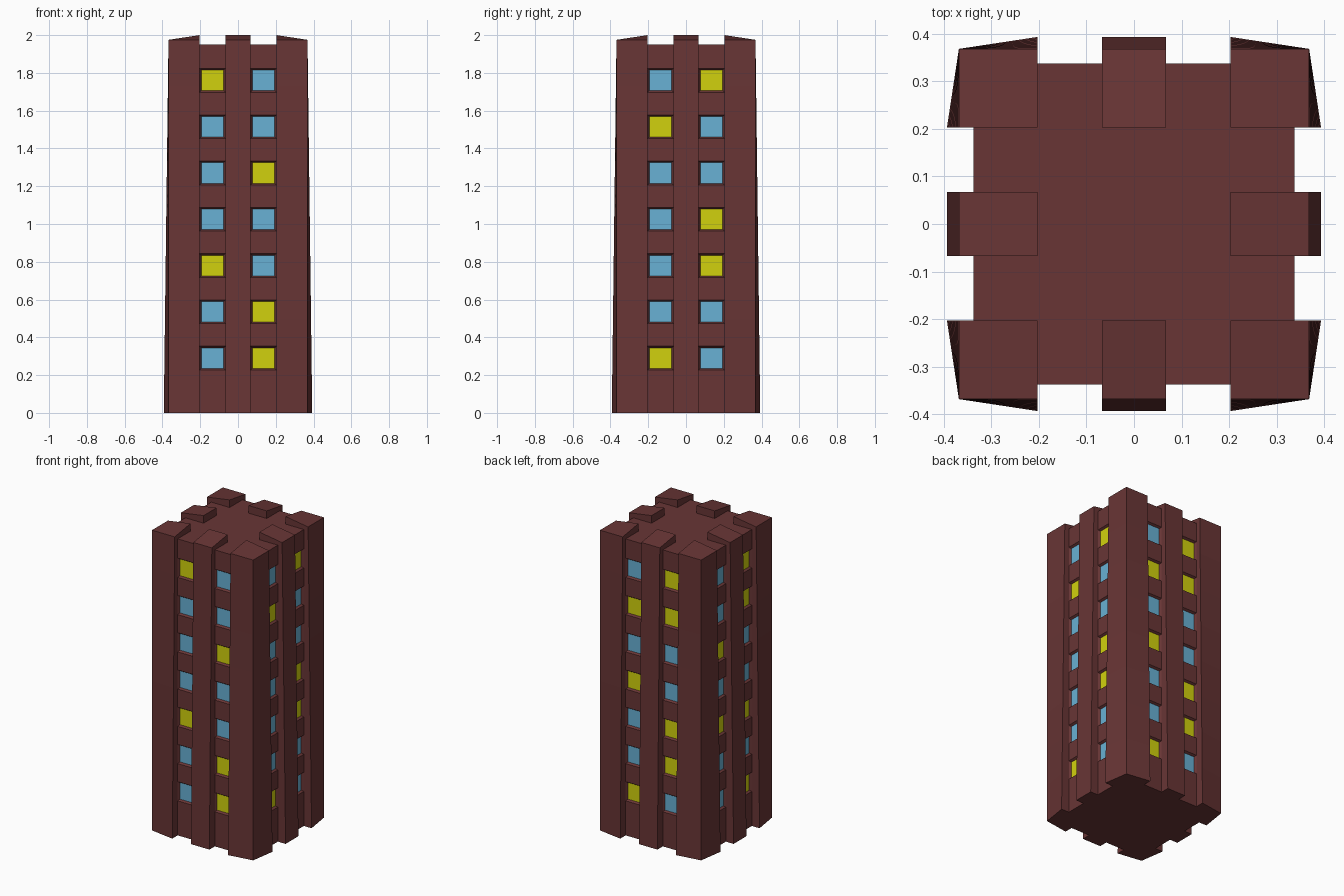
import bpy, bmesh
from math import pi
from mathutils import Matrix, Vector

if "Cube" in bpy.data.objects:
    bpy.data.objects.remove(bpy.data.objects["Cube"])


def material(name, rgb):
    m = bpy.data.materials.new(name)
    m.diffuse_color = (*rgb, 1)
    m.use_nodes = True
    m.node_tree.nodes["Principled BSDF"].inputs["Base Color"].default_value = m.diffuse_color
    return m


BRICK = material("brick", (0.14, 0.036, 0.036))
BLUE = material("blue_glass", (0.14, 0.44, 0.66))
YELLOW = material("lit_glass", (0.64, 0.64, 0.004))

CORE, ROOF = 0.337, 1.95
INNER, TOP_OUT, BASE_OUT, MID = 0.203, 0.368, 0.393, 0.067
EDGE, PEAK = 1.975, 2.0
FLOORS = 7


def finish(bm, name, mats):
    me = bpy.data.meshes.new(name)
    bm.to_mesh(me)
    bm.free()
    for m in mats:
        me.materials.append(m)
    ob = bpy.data.objects.new(name, me)
    bpy.context.collection.objects.link(ob)
    return ob


def loft(name, base, top, steps, turn):
    # Closed solid between two rings, in storey-sized steps
    bm = bmesh.new()
    rings = []
    for i in range(steps + 1):
        t = i / steps
        rings.append([bm.verts.new(turn @ Vector(a).lerp(Vector(b), t))
                      for a, b in zip(base, top)])
    for r, s in zip(rings, rings[1:]):
        for j in range(4):
            k = (j + 1) % 4
            bm.faces.new((r[j], r[k], s[k], s[j]))
    bm.faces.new(rings[0][::-1])
    bm.faces.new(rings[-1])
    bmesh.ops.recalc_face_normals(bm, faces=bm.faces)
    finish(bm, name, [BRICK])


# Lit pattern per side (front, right, back, left): left and right column, top down
LIT = [("YBBBYBB", "BBYBBYY"), ("BYBBBBY", "YBBYYBB"),
       ("BYBYBBY", "YYBBYYB"), ("BBYBYBB", "YYBBYBY")]

# Core with recessed windows
bm = bmesh.new()
xs = [-CORE, -INNER, -MID, MID, INNER, CORE]
zs = [0]
for i in range(FLOORS):
    c = 0.29 + 0.245 * i
    zs += [c - 0.063, c + 0.063]
zs.append(ROOF)
panes = []
for side in range(4):
    turn = Matrix.Rotation(side * pi / 2, 4, 'Z')
    grid = [[bm.verts.new(turn @ Vector((x, -CORE, z))) for x in xs] for z in zs]
    for r in range(len(zs) - 1):
        for c in range(5):
            f = bm.faces.new((grid[r][c], grid[r][c + 1],
                              grid[r + 1][c + 1], grid[r + 1][c]))
            if r % 2 == 1 and c in (1, 3):
                lit = LIT[side][c // 2][FLOORS - 1 - r // 2]
                panes.append((f, 2 if lit == "Y" else 1))
bm.normal_update()
bmesh.ops.inset_individual(bm, faces=[f for f, _ in panes],
                           thickness=0.012, depth=-0.013)
for f in bm.faces:
    f.material_index = 0
for f, index in panes:
    f.material_index = index
# Roof and underside
for z, s in ((0, -1), (ROOF, 1)):
    bm.faces.new([bm.verts.new((x * CORE, y * CORE * s, z))
                  for x, y in ((-1, -1), (1, -1), (1, 1), (-1, 1))])
finish(bm, "tower_core", [BRICK, BLUE, YELLOW])

# Tapered centre pilasters and corner piers, one of each per side
for side, label in enumerate(("front", "right", "back", "left")):
    turn = Matrix.Rotation(side * pi / 2, 4, 'Z')
    loft(label + "_pilaster",
         [(-MID, -BASE_OUT, 0), (MID, -BASE_OUT, 0), (MID, -INNER, 0), (-MID, -INNER, 0)],
         [(-MID, -TOP_OUT, EDGE), (MID, -TOP_OUT, EDGE), (MID, -INNER, PEAK), (-MID, -INNER, PEAK)],
         1, turn)
    loft(label + "_corner_pier",
         [(INNER, -INNER, 0), (INNER, -BASE_OUT, 0), (TOP_OUT, -TOP_OUT, 0), (BASE_OUT, -INNER, 0)],
         [(INNER, -INNER, PEAK), (INNER, -TOP_OUT, EDGE), (TOP_OUT, -TOP_OUT, EDGE), (TOP_OUT, -INNER, EDGE)],
         8, turn)
